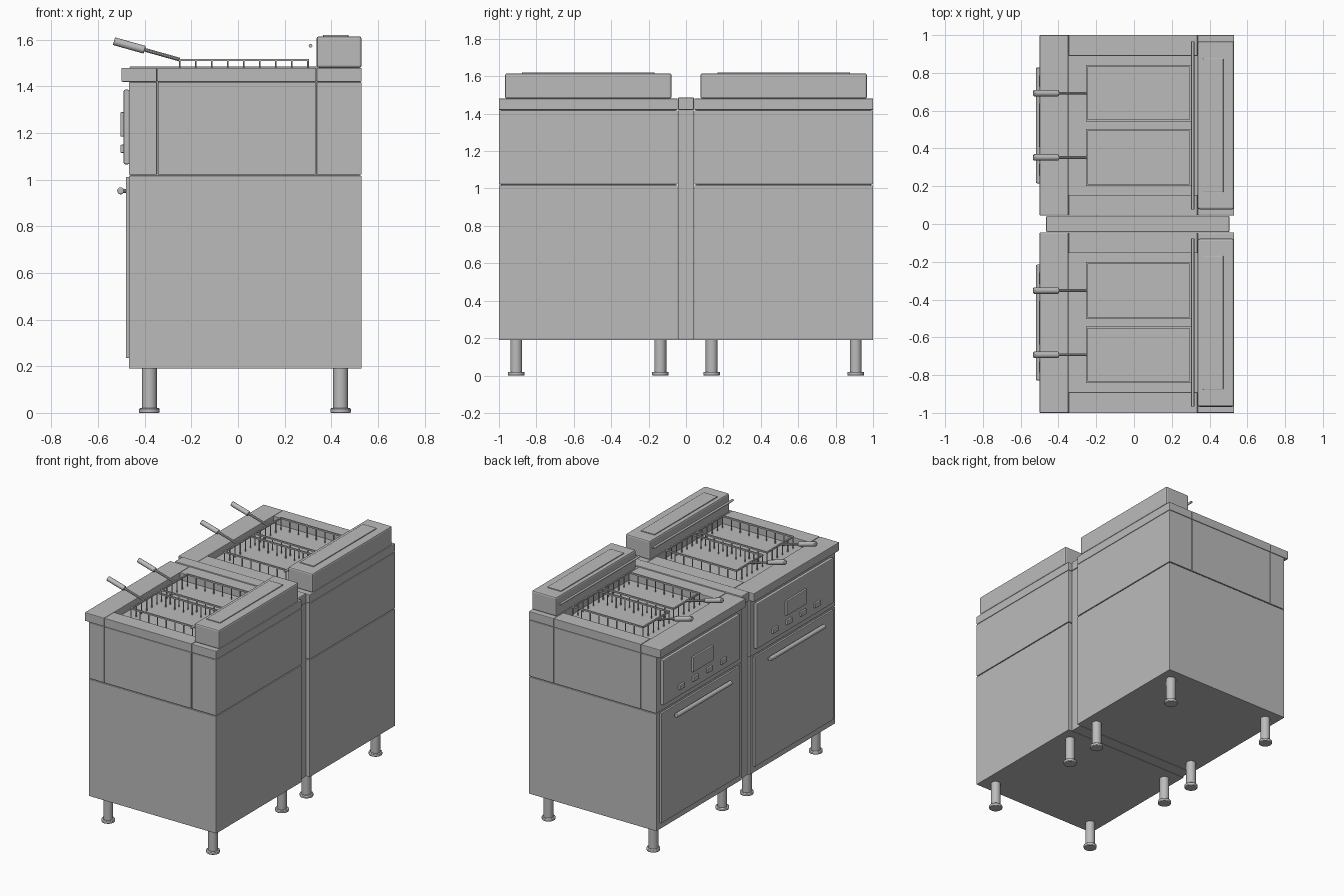
import bpy, bmesh, math
from mathutils import Vector

if "Cube" in bpy.data.objects:
    bpy.data.objects.remove(bpy.data.objects["Cube"])

steel = bpy.data.materials.new("brushed steel grey")
steel.diffuse_color = (0.5, 0.5, 0.5, 1)
steel.use_nodes = True
steel.node_tree.nodes["Principled BSDF"].inputs["Base Color"].default_value = steel.diffuse_color


def finish(name, bm, bevel=0.0, smooth=False):
    me = bpy.data.meshes.new(name)
    bm.to_mesh(me)
    bm.free()
    me.materials.append(steel)
    ob = bpy.data.objects.new(name, me)
    bpy.context.collection.objects.link(ob)
    if bevel:
        mod = ob.modifiers.new("soft_edges", 'BEVEL')
        mod.width, mod.segments = bevel, 2
    if smooth:
        bpy.ops.object.select_all(action='DESELECT')
        ob.select_set(True)
        bpy.context.view_layer.objects.active = ob
        bpy.ops.object.shade_smooth_by_angle(angle=math.radians(35))
    return ob


def add_box(bm, x0, x1, y0, y1, z0, z1):
    geo = bmesh.ops.create_cube(bm, size=1)
    for v in geo["verts"]:
        v.co = Vector(((x0 + x1) / 2 + v.co.x * (x1 - x0),
                       (y0 + y1) / 2 + v.co.y * (y1 - y0),
                       (z0 + z1) / 2 + v.co.z * (z1 - z0)))


def box(name, *dims, bevel=0.0):
    bm = bmesh.new()
    add_box(bm, *dims)
    return finish(name, bm, bevel)


def add_rod(bm, a, b, r, sides=16):
    a, b = Vector(a), Vector(b)
    geo = bmesh.ops.create_cone(bm, cap_ends=True, segments=sides, radius1=r,
                                radius2=r, depth=(b - a).length)
    rot = (b - a).to_track_quat('Z', 'Y')
    for v in geo["verts"]:
        v.co = rot @ v.co + (a + b) / 2


def rod(name, a, b, r, sides=16, bevel=0.0):
    bm = bmesh.new()
    add_rod(bm, a, b, r, sides)
    return finish(name, bm, bevel, True)


def basket(c):
    # wire rim with short vertical wires, plus a sloping handle
    x0, x1, y0, y1, top, low = -0.25, 0.30, c - 0.145, c + 0.145, 1.513, 1.43
    bm = bmesh.new()
    t = 0.005
    for y in (y0, y1):
        add_box(bm, x0 - t, x1 + t, y - t, y + t, top - t, top + t)
        for i in range(9):
            x = x0 + (x1 - x0) * i / 8
            add_rod(bm, (x, y, low), (x, y, top), 0.004, 6)
    for x in (x0, x1):
        add_box(bm, x - t, x + t, y0, y1, top - t, top + t)
        for i in range(1, 5):
            y = y0 + (y1 - y0) * i / 5
            add_rod(bm, (x, y, low), (x, y, top), 0.004, 6)
    finish("basket_wires", bm)
    rod("basket_handle_rod", (-0.25, c, 1.515), (-0.41, c, 1.56), 0.008, 10)
    rod("basket_grip", (-0.40, c, 1.557), (-0.532, c, 1.594), 0.017, 16, 0.004)


def fryer(c):
    y0, y1 = c - 0.4775, c + 0.4775
    # cabinet
    box("lower_cabinet", -0.468, 0.53, y0, y1, 0.19, 1.017, bevel=0.003)
    box("cabinet_core", -0.46, 0.52, y0 + 0.01, y1 - 0.01, 1.0, 1.425)
    for name, xa, xb in (("upper_front", -0.468, -0.348), ("upper_middle", -0.344, 0.333),
                         ("upper_back", 0.337, 0.53)):
        box(name, xa, xb, y0, y1, 1.022, 1.418, bevel=0.003)
    # worktop around the sunken well
    box("worktop_front", -0.50, -0.348, y0, y1, 1.42, 1.48, bevel=0.004)
    box("worktop_back", 0.337, 0.53, y0, y1, 1.42, 1.48, bevel=0.004)
    box("worktop_side", -0.346, 0.335, y0, c - 0.368, 1.42, 1.48, bevel=0.002)
    box("worktop_side", -0.346, 0.335, c + 0.368, y1, 1.42, 1.48, bevel=0.002)
    box("well_floor", -0.346, 0.335, c - 0.37, c + 0.37, 1.42, 1.43)
    # rear hood with raised lid and hanging rail
    box("hood", 0.337, 0.53, c - 0.445, c + 0.445, 1.48, 1.615, bevel=0.01)
    box("hood_lid", 0.365, 0.473, c - 0.353, c + 0.353, 1.612, 1.621, bevel=0.002)
    rod("hanging_rail", (0.311, c - 0.445, 1.574), (0.311, c + 0.445, 1.574), 0.008, 12)
    # door and handle
    box("door", -0.481, -0.466, c - 0.44, c + 0.44, 0.235, 1.012, bevel=0.003)
    rod("door_handle", (-0.503, c - 0.307, 0.952), (-0.503, c + 0.307, 0.952), 0.015, 16, 0.004)
    for s in (-1, 1):
        rod("handle_mount", (-0.475, c + s * 0.25, 0.952), (-0.503, c + s * 0.25, 0.952), 0.008, 10)
    # control panel, display and buttons
    box("control_panel", -0.49, -0.466, c - 0.43, c + 0.43, 1.066, 1.386, bevel=0.006)
    box("display", -0.504, -0.488, c - 0.115, c + 0.115, 1.185, 1.29, bevel=0.004)
    for i in range(4):
        y = c + (i - 1.5) * 0.157
        box("button", -0.504, -0.488, y - 0.03, y + 0.03, 1.115, 1.15, bevel=0.004)
    # legs
    for x in (-0.38, 0.44):
        for s in (-1, 1):
            y = c + s * 0.385
            rod("leg", (x, y, 0.01), (x, y, 0.195), 0.032, 24)
            rod("foot", (x, y, 0), (x, y, 0.02), 0.044, 24, 0.004)
    for s in (-1, 1):
        basket(c + s * 0.17)


for centre in (-0.5225, 0.5225):
    fryer(centre)

# narrow filler unit between the fryers
box("filler_body", -0.455, 0.503, -0.043, 0.043, 0.19, 1.418, bevel=0.002)
box("filler_top", -0.465, 0.505, -0.043, 0.043, 1.42, 1.486, bevel=0.006)
